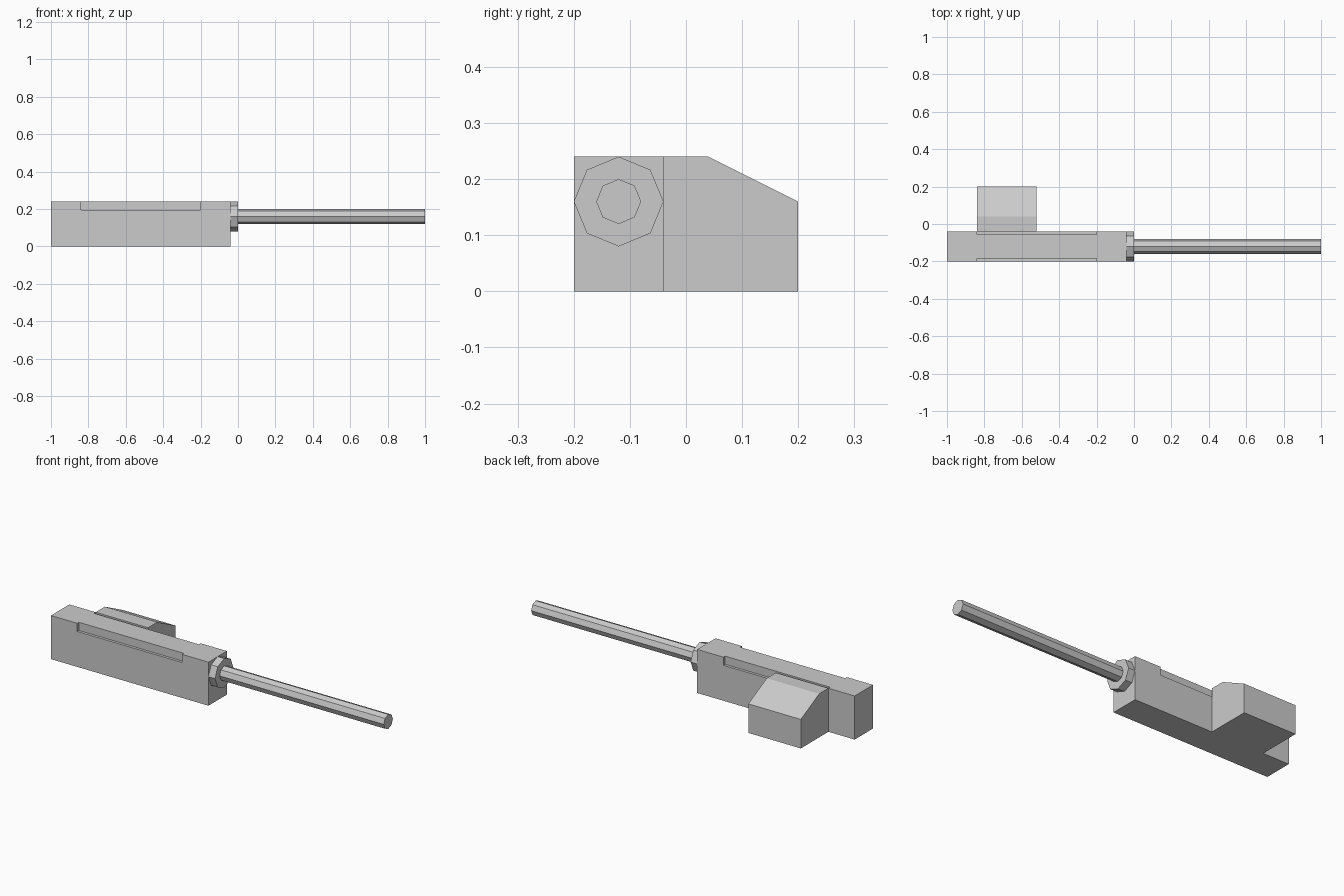
import bpy, bmesh, math

if "Cube" in bpy.data.objects:
    bpy.data.objects.remove(bpy.data.objects["Cube"])

grey = bpy.data.materials.new("plain_grey")
grey.diffuse_color = (0.6, 0.6, 0.6, 1)
grey.use_nodes = True
grey.node_tree.nodes["Principled BSDF"].inputs["Base Color"].default_value = grey.diffuse_color


def extrude_x(name, sections):
    """Solid from (x, [(y, z), ...]) rings of equal length, capped at both ends."""
    bm = bmesh.new()
    rings = [[bm.verts.new((x, y, z)) for y, z in pts] for x, pts in sections]
    n = len(rings[0])
    for a, b in zip(rings, rings[1:]):
        for i in range(n):
            bm.faces.new((a[i], a[(i + 1) % n], b[(i + 1) % n], b[i]))
    bm.faces.new(rings[0])
    bm.faces.new(rings[-1])
    bmesh.ops.recalc_face_normals(bm, faces=bm.faces)
    me = bpy.data.meshes.new(name)
    bm.to_mesh(me)
    bm.free()
    me.materials.append(grey)
    ob = bpy.data.objects.new(name, me)
    bpy.context.collection.objects.link(ob)
    return ob


def rect(y0, y1, z0, z1):
    return [(y0, z0), (y1, z0), (y1, z1), (y0, z1)]


def octagon(r, cy=-0.12, cz=0.16):
    return [(cy + r * math.cos(i * math.pi / 4), cz + r * math.sin(i * math.pi / 4))
            for i in range(8)]


# Main body with a shallow recess along both upper edges
body = extrude_x("body", [(x, rect(-0.2, -0.04, 0, 0.24)) for x in (-1, -0.04)])
for side, y0, y1 in (("front", -0.25, -0.185), ("back", -0.055, 0.01)):
    cutter = extrude_x(side + "_recess_cutter",
                       [(x, rect(y0, y1, 0.195, 0.3)) for x in (-0.84, -0.2)])
    cutter.hide_render = True
    cutter.hide_set(True)
    cut = body.modifiers.new(side + "_recess", 'BOOLEAN')
    cut.operation = 'DIFFERENCE'
    cut.solver = 'EXACT'
    cut.object = cutter

# Side block with sloped top
block = [(-0.04, 0), (0.2, 0), (0.2, 0.16), (0.04, 0.24), (-0.04, 0.24)]
extrude_x("side_block", [(x, block) for x in (-0.84, -0.52)])

# Eight-sided collar and rod
extrude_x("collar", [(x, octagon(0.08)) for x in (-0.04, 0)])
extrude_x("rod", [(x, octagon(0.04)) for x in (0, 1)])
